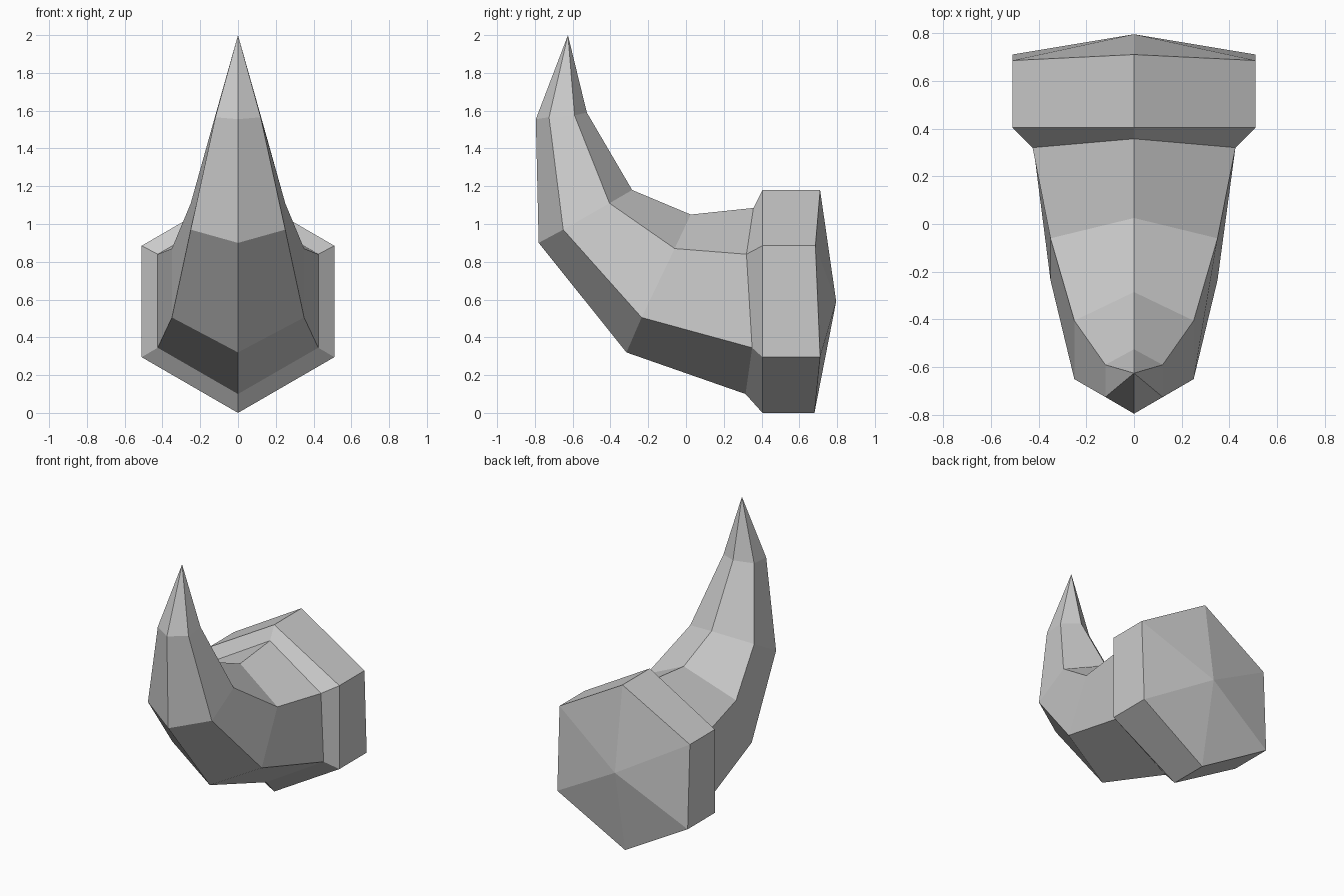
import bpy, bmesh

if "Cube" in bpy.data.objects:
    bpy.data.objects.remove(bpy.data.objects["Cube"])

# Hexagonal cross-sections: half width, then (y, z) of top, upper side, lower side, bottom
SECTIONS = [
    (0.51, (0.71, 1.18), (0.685, 0.885), (0.71, 0.295), (0.68, 0.0)),       # collar back
    (0.51, (0.405, 1.18), (0.405, 0.885), (0.405, 0.295), (0.405, 0.0)),    # collar front
    (0.425, (0.357, 1.085), (0.32, 0.84), (0.35, 0.345), (0.315, 0.10)),    # horn root
    (0.35, (0.025, 1.05), (-0.06, 0.87), (-0.235, 0.505), (-0.315, 0.32)),
    (0.25, (-0.285, 1.18), (-0.405, 1.11), (-0.65, 0.97), (-0.78, 0.90)),
    (0.12, (-0.525, 1.59), (-0.59, 1.575), (-0.725, 1.565), (-0.795, 1.555)),
]
BACK_POINT = (0, 0.795, 0.59)
TIP = (0, -0.625, 2.0)

bm = bmesh.new()


def ring(w, top, upper, lower, bottom):
    pts = [(0, *top), (w, *upper), (w, *lower), (0, *bottom), (-w, *lower), (-w, *upper)]
    return [bm.verts.new(p) for p in pts]


def cap(loop, point):
    apex = bm.verts.new(point)
    for i in range(6):
        bm.faces.new((loop[i], loop[(i + 1) % 6], apex))


# Skin the collar and curved horn, then close both ends to points
rings = [ring(*s) for s in SECTIONS]
for a, b in zip(rings, rings[1:]):
    for i in range(6):
        j = (i + 1) % 6
        bm.faces.new((a[i], a[j], b[j], b[i]))
cap(rings[0], BACK_POINT)
cap(rings[-1], TIP)
bmesh.ops.recalc_face_normals(bm, faces=bm.faces[:])

mesh = bpy.data.meshes.new("horn")
bm.to_mesh(mesh)
bm.free()
horn = bpy.data.objects.new("horn", mesh)
bpy.context.collection.objects.link(horn)
